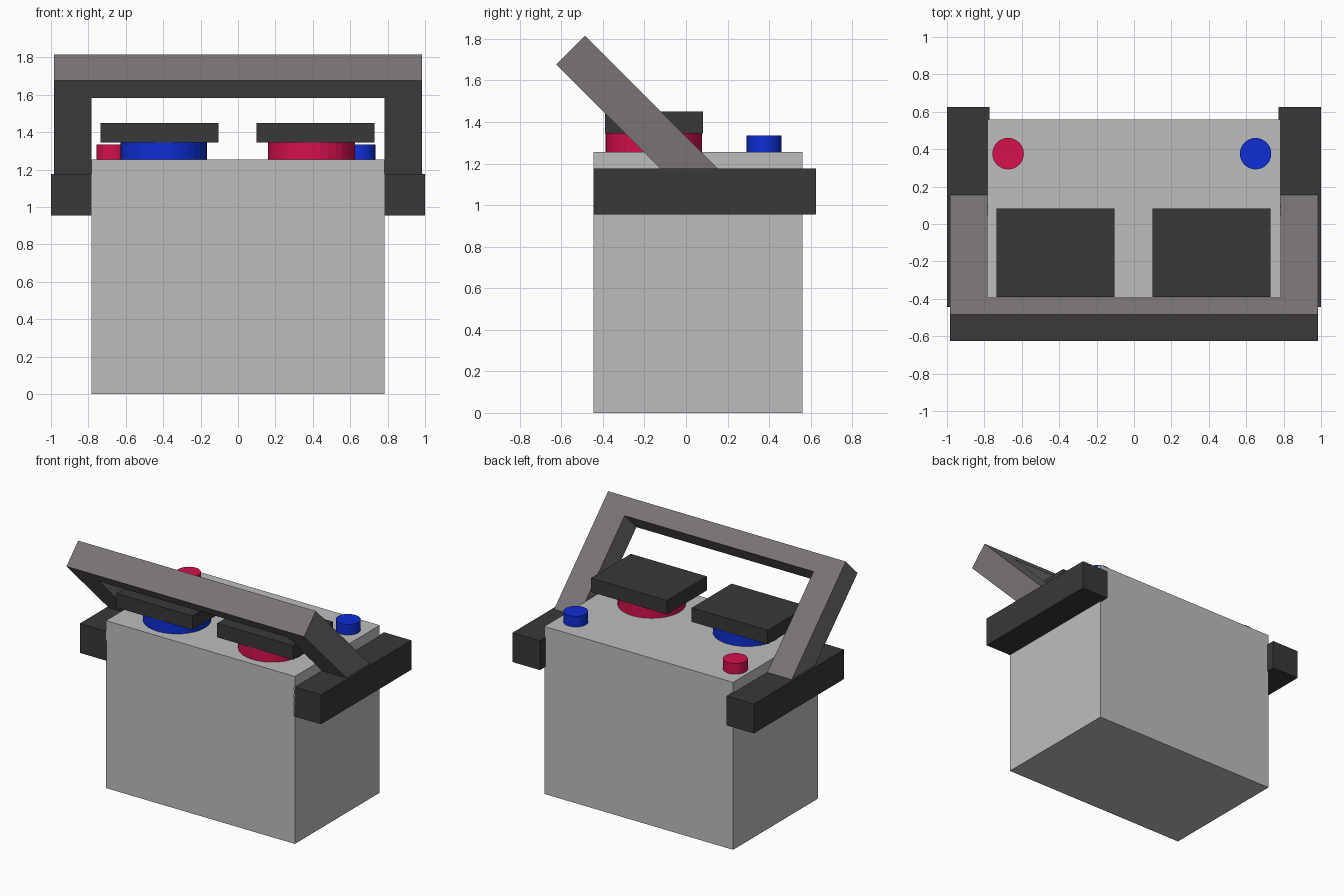
import bpy
import bmesh
import math
from mathutils import Vector

if "Cube" in bpy.data.objects:
    bpy.data.objects.remove(bpy.data.objects["Cube"])


def srgb(r, g, b):
    """8-bit sRGB to linear RGBA."""
    return [((c / 255 + 0.055) / 1.055) ** 2.4 if c > 10 else c / 255 / 12.92
            for c in (r, g, b)] + [1.0]


def material(name, *rgb):
    m = bpy.data.materials.new(name)
    m.diffuse_color = srgb(*rgb)
    m.use_nodes = True
    m.node_tree.nodes["Principled BSDF"].inputs["Base Color"].default_value = m.diffuse_color
    return m


GREY = material("light grey casing", 190, 190, 190)
DARK = material("dark plastic", 56, 56, 56)
HANDLE = material("warm grey handle", 120, 115, 118)
RED = material("red", 214, 16, 78)
BLUE = material("blue", 14, 46, 214)


def finish(name, bm, mat):
    bmesh.ops.recalc_face_normals(bm, faces=bm.faces)
    mesh = bpy.data.meshes.new(name)
    bm.to_mesh(mesh)
    bm.free()
    mesh.materials.append(mat)
    obj = bpy.data.objects.new(name, mesh)
    bpy.context.collection.objects.link(obj)
    return obj


def box(name, x, y, z, mat):
    """Box from (min, max) ranges."""
    bm = bmesh.new()
    bmesh.ops.create_cube(bm, size=1)
    for v in bm.verts:
        v.co = Vector([(a + b) / 2 + c * (b - a)
                       for (a, b), c in zip((x, y, z), v.co)])
    return finish(name, bm, mat)


def disc(name, x, y, radius, z0, z1, mat):
    """Upright cylinder."""
    bm = bmesh.new()
    bmesh.ops.create_cone(bm, cap_ends=True, segments=32,
                          radius1=radius, radius2=radius, depth=z1 - z0)
    bmesh.ops.translate(bm, verts=bm.verts, vec=(x, y, (z0 + z1) / 2))
    return finish(name, bm, mat)


# Casing
TOP = 1.255
box("casing", (-0.783, 0.783), (-0.445, 0.56), (0, TOP), GREY)

# Side rails that carry the handle
box("left_rail", (-1.0, -0.773), (-0.445, 0.625), (0.955, 1.175), DARK)
box("right_rail", (0.773, 1.0), (-0.445, 0.625), (0.955, 1.175), DARK)

# Terminals with rectangular covers, and small caps behind them
for side, x, cap_x, big, small in (("left", -0.397, -0.673, BLUE, RED),
                                   ("right", 0.393, 0.65, RED, BLUE)):
    disc(side + "_terminal", x, -0.155, 0.232, TOP, 1.345, big)
    cx = -0.42 if side == "left" else 0.415
    box(side + "_terminal_cover", (cx - 0.315, cx + 0.315),
        (-0.39, 0.083), (1.345, 1.45), DARK)
    disc(side + "_cap", cap_x, 0.376, 0.084, TOP, 1.335, small)

# U-shaped carrying handle, leaning forward by 45 degrees
half = [(0.783, 0.132), (0.783, 0.94), (0.985, 0.94), (0.985, 0.0)]
outline = half + [(-x, s) for x, s in reversed(half)]
k = math.sqrt(0.5)
bm = bmesh.new()
face = bm.faces.new([bm.verts.new((x, -0.485 + s * k, 1.815 - s * k))
                     for x, s in outline])
ext = bmesh.ops.extrude_face_region(bm, geom=[face], use_keep_orig=True)
bmesh.ops.translate(bm, vec=(0, -0.197 * k, -0.197 * k),
                    verts=[g for g in ext["geom"]
                           if isinstance(g, bmesh.types.BMVert)])
finish("carrying_handle", bm, HANDLE)
